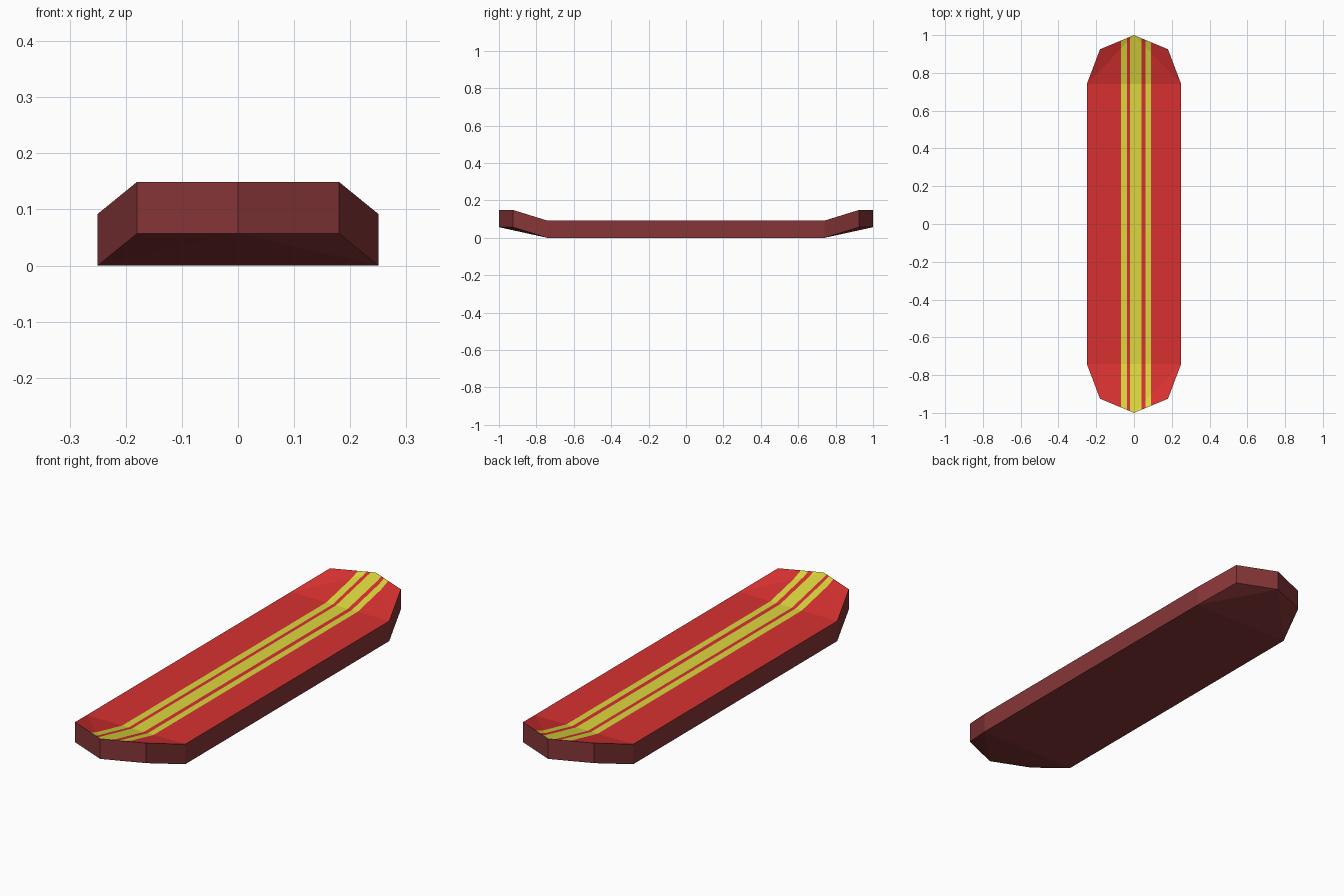
import bpy, bmesh

if "Cube" in bpy.data.objects:
    bpy.data.objects.remove(bpy.data.objects["Cube"])

THICK = 0.092
STRIPES = [(-0.07, -0.037), (-0.02, 0.04), (0.06, 0.09)]


def material(name, rgb):
    m = bpy.data.materials.new(name)
    m.diffuse_color = (*rgb, 1)
    m.use_nodes = True
    m.node_tree.nodes["Principled BSDF"].inputs["Base Color"].default_value = m.diffuse_color
    return m


mats = [material("maroon_edge", (0.24, 0.036, 0.038)),
        material("red_deck", (0.68, 0.03, 0.03)),
        material("yellow_stripe", (0.716, 0.679, 0.048))]

# Board outline, anticlockwise: raised, rounded tips and a straight middle
outline = [(0.25, -0.74, 0), (0.25, 0.74, 0), (0.18, 0.925, 0.057), (0, 1, 0.057),
           (-0.18, 0.925, 0.057), (-0.25, 0.74, 0), (-0.25, -0.74, 0),
           (-0.18, -0.925, 0.057), (0, -1, 0.057), (0.18, -0.925, 0.057)]
# Flat middle, then a fan of triangles from each tip
panels = [(0, 1, 5, 6), (1, 3, 5), (1, 2, 3), (3, 4, 5),
          (6, 8, 0), (6, 7, 8), (8, 9, 0)]

bm = bmesh.new()
low = [bm.verts.new(p) for p in outline]
top = [bm.verts.new((x, y, z + THICK)) for x, y, z in outline]
for p in panels:
    bm.faces.new([top[i] for i in p])
    bm.faces.new([low[i] for i in reversed(p)])
n = len(outline)
for i in range(n):
    j = (i + 1) % n
    bm.faces.new((low[i], low[j], top[j], top[i]))

# Cut the stripe borders into the board
for x in [e for s in STRIPES for e in s]:
    bmesh.ops.bisect_plane(bm, geom=bm.verts[:] + bm.edges[:] + bm.faces[:],
                           dist=1e-5, plane_co=(x, 0, 0), plane_no=(1, 0, 0))
bmesh.ops.recalc_face_normals(bm, faces=bm.faces[:])
bm.normal_update()

# Deck and stripe colours on upward faces, maroon elsewhere
for f in bm.faces:
    if f.normal.z > 0.5:
        cx = f.calc_center_median().x
        f.material_index = 2 if any(a < cx < b for a, b in STRIPES) else 1

mesh = bpy.data.meshes.new("board_deck")
bm.to_mesh(mesh)
bm.free()
for m in mats:
    mesh.materials.append(m)
bpy.context.collection.objects.link(bpy.data.objects.new("board_deck", mesh))
